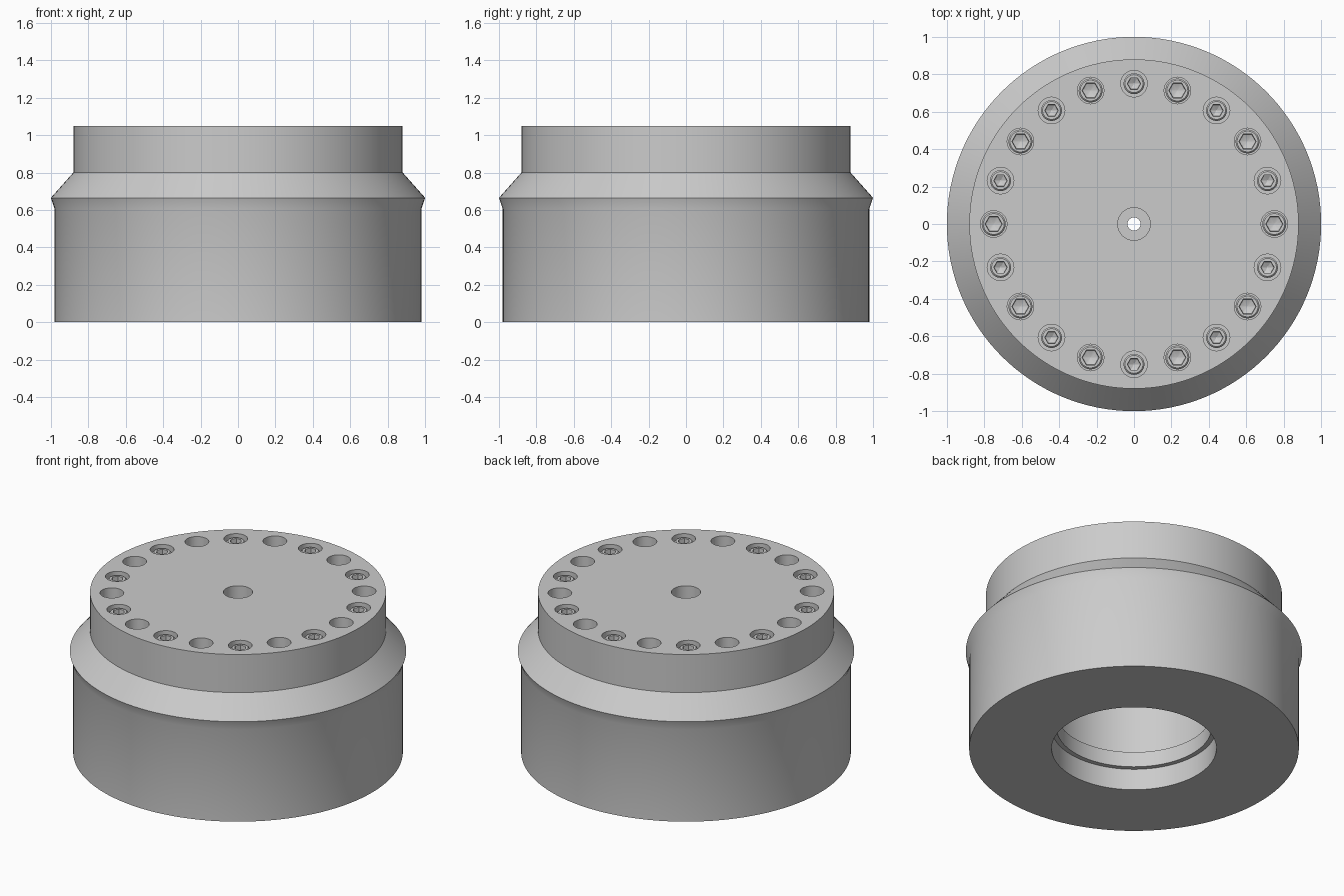
import bpy, bmesh, math
from math import cos, sin, pi

if "Cube" in bpy.data.objects:
    bpy.data.objects.remove(bpy.data.objects["Cube"])


def circle(r, n):
    return [(r * cos(2 * pi * i / n), r * sin(2 * pi * i / n)) for i in range(n)]


def hexagon(r, n):
    # Hexagon outline sampled at n angles so it lofts cleanly to a circle
    pts = []
    for i in range(n):
        a = 2 * pi * i / n
        d = r * cos(pi / 6) / cos(a % (pi / 3) - pi / 6)
        pts.append((d * cos(a), d * sin(a)))
    return pts


def loft(bm, rings, closed=False, at=(0, 0)):
    # rings: list of (2D outline, z); open lofts get end caps
    vs = [[bm.verts.new((x + at[0], y + at[1], z)) for x, y in pts] for pts, z in rings]
    n = len(vs[0])
    pairs = list(zip(vs, vs[1:])) + ([(vs[-1], vs[0])] if closed else [])
    for a, b in pairs:
        for i in range(n):
            j = (i + 1) % n
            bm.faces.new((a[i], a[j], b[j], b[i]))
    if not closed:
        bm.faces.new(vs[0][::-1])
        bm.faces.new(vs[-1])


def finish(bm, name):
    bmesh.ops.recalc_face_normals(bm, faces=bm.faces)
    me = bpy.data.meshes.new(name)
    bm.to_mesh(me)
    bm.free()
    ob = bpy.data.objects.new(name, me)
    bpy.context.collection.objects.link(ob)
    return ob


def smooth(ob):
    bpy.ops.object.select_all(action='DESELECT')
    ob.select_set(True)
    bpy.context.view_layer.objects.active = ob
    bpy.ops.object.shade_smooth_by_angle(angle=math.radians(25))


def lathe(name, profile, n=128):
    bm = bmesh.new()
    loft(bm, [(circle(r, n), z) for r, z in profile], closed=True)
    return finish(bm, name)


# Housing: flared outer shell with a stepped bore from below
housing = lathe("housing", [
    (0.98, 0), (0.98, 0.605), (1.0, 0.665), (0.88, 0.80), (0.5, 0.80),
    (0.5, 0.24), (0.46, 0.24), (0.46, 0.14), (0.49, 0.14), (0.49, 0)])
smooth(housing)

# Lid with counterbored centre hole
lid = lathe("lid", [
    (0.88, 0.80), (0.88, 1.05), (0.087, 1.05), (0.087, 0.93),
    (0.035, 0.93), (0.035, 0.89), (0.5, 0.89), (0.5, 0.80)])

# Ring of twenty bolts, alternately shallow and deep
COUNT, RING, SEG = 20, 0.75, 24
cut = bmesh.new()
for k in range(COUNT):
    a = 2 * pi * k / COUNT
    at = (RING * cos(a), RING * sin(a))
    deep = k % 2 == 0
    top, floor = (0.96, 0.90) if deep else (1.035, 0.96)
    head, socket = (0.064, 0.046) if deep else (0.056, 0.036)
    loft(cut, [(circle(0.071, 32), floor), (circle(0.071, 32), 1.1)], at=at)

    # Socket head with hexagonal drive and conical bottom
    bm = bmesh.new()
    loft(bm, [(circle(head, SEG), floor - 0.005), (circle(head, SEG), top - 0.008),
              (circle(head - 0.008, SEG), top), (hexagon(socket, SEG), top),
              (hexagon(socket * 0.95, SEG), top - 0.03),
              (hexagon(0.004, SEG), top - 0.045)], at=at)
    smooth(finish(bm, f"bolt_{k + 1}"))

# Cut the bolt holes into the lid
cutter = finish(cut, "bolt_hole_cutter")
cutter.hide_render = True
mod = lid.modifiers.new("bolt_holes", 'BOOLEAN')
mod.operation = 'DIFFERENCE'
mod.solver = 'EXACT'
mod.object = cutter
bpy.ops.object.select_all(action='DESELECT')
lid.select_set(True)
bpy.context.view_layer.objects.active = lid
bpy.ops.object.modifier_apply(modifier=mod.name)
bpy.data.objects.remove(cutter)
smooth(lid)
